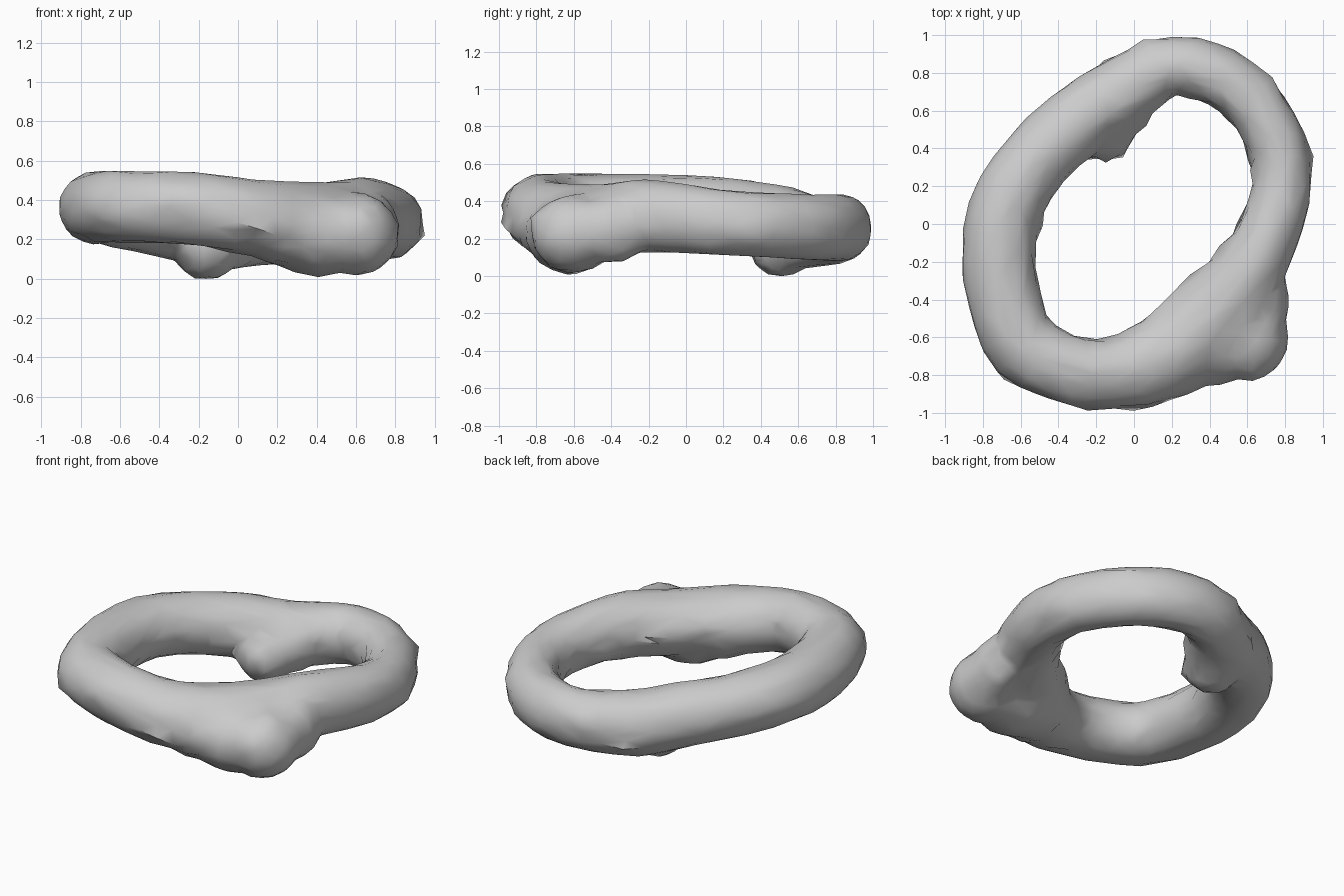
import bpy, bmesh, math, random
from mathutils import Vector

cube = bpy.data.objects.get("Cube")
if cube:
    bpy.data.objects.remove(cube, do_unlink=True)
random.seed(4)

grey = bpy.data.materials.new("plain grey")
grey.use_nodes = True
colour = (0.6, 0.6, 0.6, 1)
grey.diffuse_color = colour
grey.node_tree.nodes["Principled BSDF"].inputs["Base Color"].default_value = colour

# Centre line of the ring: x, y, z, half width, half height
path = [
    (0.21, 0.84, 0.265, 0.16, 0.18), (0.54, 0.73, 0.27, 0.16, 0.18),
    (0.76, 0.42, 0.28, 0.155, 0.175), (0.77, 0.12, 0.305, 0.16, 0.18),
    (0.64, -0.20, 0.33, 0.18, 0.195), (0.43, -0.47, 0.31, 0.22, 0.195),
    (0.12, -0.72, 0.315, 0.22, 0.195), (-0.22, -0.79, 0.365, 0.18, 0.19),
    (-0.58, -0.65, 0.375, 0.195, 0.185), (-0.71, -0.28, 0.37, 0.195, 0.185),
    (-0.69, 0.05, 0.365, 0.195, 0.185), (-0.55, 0.30, 0.34, 0.19, 0.185),
    (-0.33, 0.52, 0.30, 0.19, 0.195), (-0.10, 0.68, 0.25, 0.185, 0.195),
]


def spline(i, t):
    a, b, c, d = (path[(i + k) % len(path)] for k in (-1, 0, 1, 2))
    return [0.5 * (2 * q + (r - p) * t + (2 * p - 5 * q + 4 * r - s) * t * t
                   + (3 * q - p - 3 * r + s) * t ** 3) for p, q, r, s in zip(a, b, c, d)]


# Swept oval tube
bm = bmesh.new()
stations = [spline(i, k / 4) for i in range(len(path)) for k in range(4)]
rings = []
for i, (x, y, z, w, h) in enumerate(stations):
    after, before = stations[(i + 1) % len(stations)], stations[i - 1]
    side = Vector((after[1] - before[1], before[0] - after[0], 0)).normalized()
    ring = []
    for k in range(16):
        a = math.tau * k / 16
        ring.append(bm.verts.new(Vector((x, y, z)) + side * w * math.cos(a)
                                 + Vector((0, 0, h * math.sin(a)))))
    rings.append(ring)
for i, ring in enumerate(rings):
    following = rings[(i + 1) % len(rings)]
    for k in range(16):
        n = (k + 1) % 16
        bm.faces.new((ring[k], following[k], following[n], ring[n]))


def lump(centre, size):
    made = bmesh.ops.create_icosphere(bm, subdivisions=3, radius=1)["verts"]
    for v in made:
        v.co = Vector(c + p * s for c, p, s in zip(centre, v.co, size))


# Drooping front corner, blended into the ring on both sides
lump((0.61, -0.60, 0.235), (0.21, 0.23, 0.21))
lump((0.40, -0.62, 0.235), (0.27, 0.24, 0.215))
lump((0.22, -0.68, 0.27), (0.24, 0.23, 0.19))
lump((0.68, -0.41, 0.26), (0.14, 0.22, 0.18))
# Sag under the back
lump((-0.16, 0.51, 0.175), (0.17, 0.17, 0.175))
lump((-0.03, 0.63, 0.22), (0.13, 0.16, 0.165))
bmesh.ops.recalc_face_normals(bm, faces=bm.faces)

mesh = bpy.data.meshes.new("lumpy_ring")
bm.to_mesh(mesh)
bm.free()
ring_obj = bpy.data.objects.new("lumpy_ring", mesh)
bpy.context.collection.objects.link(ring_obj)
bpy.context.view_layer.objects.active = ring_obj
ring_obj.select_set(True)

# Fuse, soften and reduce to an irregular mesh
fuse = ring_obj.modifiers.new("fuse", "REMESH")
fuse.mode = "VOXEL"
fuse.voxel_size = 0.025
soften = ring_obj.modifiers.new("soften", "SMOOTH")
soften.factor = 0.5
soften.iterations = 10
reduce = ring_obj.modifiers.new("reduce", "DECIMATE")
reduce.ratio = 0.06
for name in ("fuse", "soften", "reduce"):
    bpy.ops.object.modifier_apply(modifier=name)

# Rough, ragged skin along the inner and outer sides
mesh = ring_obj.data
bm = bmesh.new()
bm.from_mesh(mesh)
bm.normal_update()
for v in bm.verts:
    push = random.uniform(-0.004, 0.006)
    if abs(v.normal.z) < 0.4 and random.random() < 0.08:
        push = 0.025
    v.co += v.normal * push

# Rest on the ground
floor = min(v.co.z for v in bm.verts)
bmesh.ops.translate(bm, verts=bm.verts, vec=(0, 0, -floor))
bm.to_mesh(mesh)
bm.free()

mesh.materials.clear()
mesh.materials.append(grey)
bpy.ops.object.shade_smooth_by_angle(angle=math.radians(50))
